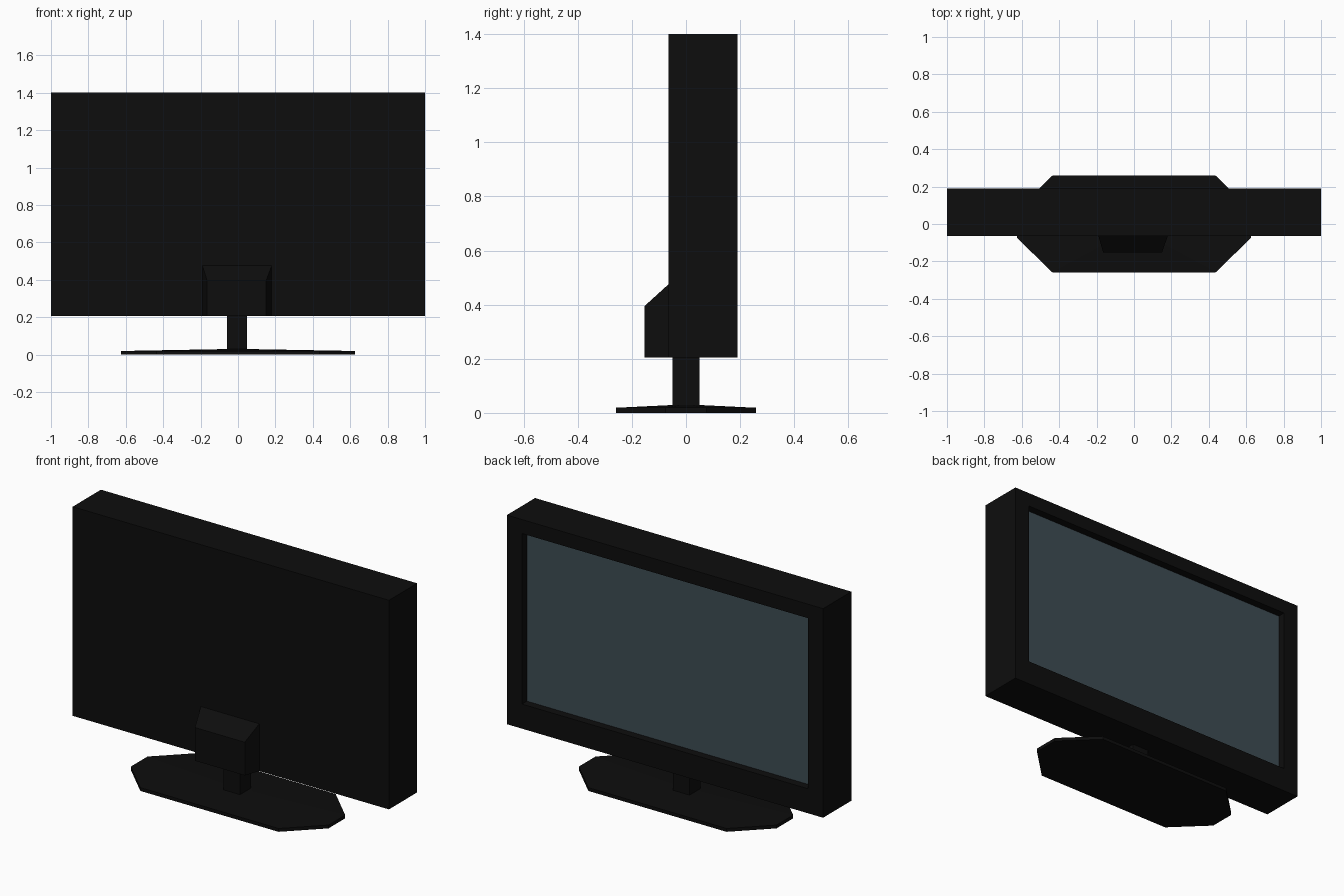
import bpy, bmesh

cube = bpy.data.objects.get("Cube")
if cube:
    bpy.data.objects.remove(cube, do_unlink=True)


def material(name, rgb):
    m = bpy.data.materials.new(name)
    m.use_nodes = True
    m.diffuse_color = (*rgb, 1)
    bsdf = next(n for n in m.node_tree.nodes if n.type == 'BSDF_PRINCIPLED')
    bsdf.inputs["Base Color"].default_value = (*rgb, 1)
    return m


black = material("black plastic", (0.004, 0.004, 0.004))
glass = material("grey blue screen", (0.048, 0.073, 0.087))


def finish(name, bm, *mats):
    bmesh.ops.recalc_face_normals(bm, faces=bm.faces)
    mesh = bpy.data.meshes.new(name)
    bm.to_mesh(mesh)
    bm.free()
    for m in mats:
        mesh.materials.append(m)
    ob = bpy.data.objects.new(name, mesh)
    bpy.context.collection.objects.link(ob)
    return ob


def loft(bm, rings):
    """Skin closed rings of equal length and cap both ends."""
    loops = [[bm.verts.new(p) for p in ring] for ring in rings]
    for a, b in zip(loops, loops[1:]):
        for i in range(len(a)):
            j = (i + 1) % len(a)
            bm.faces.new((a[i], a[j], b[j], b[i]))
    bm.faces.new(loops[0][::-1])
    bm.faces.new(loops[-1])


def rect_xz(x0, x1, z0, z1, y):
    return [(x0, y, z0), (x1, y, z0), (x1, y, z1), (x0, y, z1)]


def rect_xy(x0, x1, y0, y1, z):
    return [(x0, y0, z), (x1, y0, z), (x1, y1, z), (x0, y1, z)]


# Cabinet: box with a bezel and a recessed screen on the +y side
FACE, RECESS = 0.19, 0.145
bm = bmesh.new()
loft(bm, [rect_xz(-1, 1, 0.205, 1.4, -0.065),
          rect_xz(-1, 1, 0.205, 1.4, FACE),
          rect_xz(-0.905, 0.905, 0.345, 1.32, FACE),
          rect_xz(-0.905, 0.905, 0.345, 1.32, RECESS)])
for f in bm.faces:
    if all(abs(v.co.y - RECESS) < 0.001 for v in f.verts):
        f.material_index = 1
finish("cabinet", bm, black, glass)

# Tapered mount housing with a sloping top
bm = bmesh.new()
loft(bm, [rect_xz(-0.19, 0.18, 0.205, 0.475, -0.065),
          rect_xz(-0.165, 0.15, 0.205, 0.395, -0.153)])
finish("mount_housing", bm, black)

# Neck
bm = bmesh.new()
loft(bm, [rect_xy(-0.058, 0.048, -0.05, 0.05, z) for z in (0.02, 0.21)])
finish("neck", bm, black)

# Eight-sided foot whose top rises gently to the neck
corner = [(0.625, 0.075), (0.437, 0.258)]
outline = (corner + [(-x, y) for x, y in corner[::-1]]
           + [(-x, -y) for x, y in corner] + [(x, -y) for x, y in corner[::-1]])
bm = bmesh.new()
loft(bm, [[(x, y, 0) for x, y in outline],
          [(x, y, 0.019) for x, y in outline],
          [(x * 0.12, y * 0.2, 0.029) for x, y in outline]])
finish("foot", bm, black)
